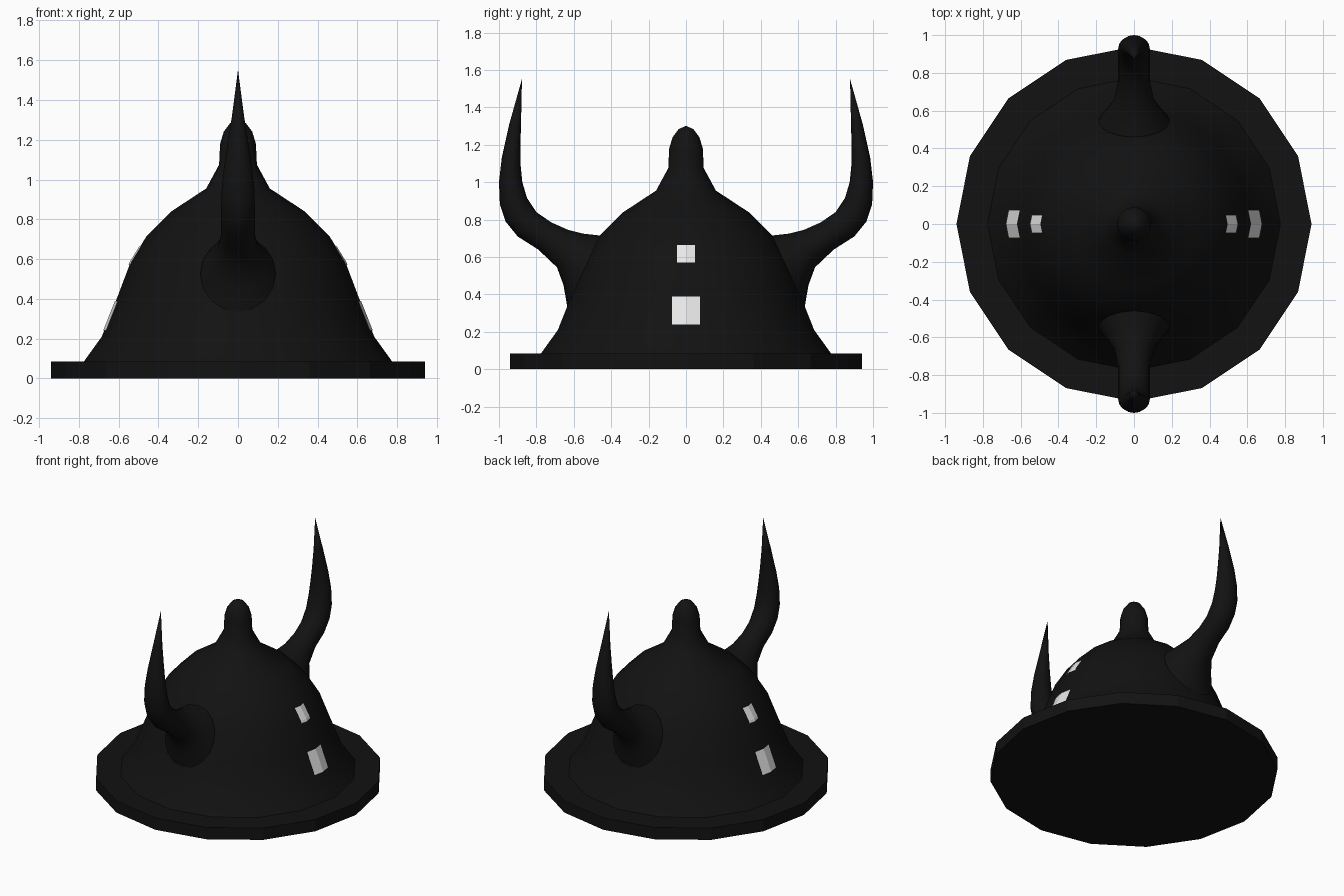
import bpy, bmesh, math
from mathutils import Vector

if "Cube" in bpy.data.objects:
    bpy.data.objects.remove(bpy.data.objects["Cube"])


def material(name, rgb):
    m = bpy.data.materials.new(name)
    m.diffuse_color = (*rgb, 1)
    m.use_nodes = True
    m.node_tree.nodes["Principled BSDF"].inputs["Base Color"].default_value = m.diffuse_color
    return m


black = material("black", (0.006, 0.006, 0.006))
white = material("white", (0.8, 0.8, 0.8))


def finish(name, bm, mat, angle=None):
    if angle is not None:
        bmesh.ops.recalc_face_normals(bm, faces=bm.faces)
    me = bpy.data.meshes.new(name)
    bm.to_mesh(me)
    bm.free()
    me.materials.append(mat)
    ob = bpy.data.objects.new(name, me)
    bpy.context.collection.objects.link(ob)
    if angle is not None:
        bpy.ops.object.select_all(action='DESELECT')
        ob.select_set(True)
        bpy.context.view_layer.objects.active = ob
        bpy.ops.object.shade_smooth_by_angle(angle=math.radians(angle))
    return ob


def loft(bm, rings, tip=None):
    """Skin a list of point rings, cap the start, and end in a tip or a cap."""
    rows = [[bm.verts.new(p) for p in r] for r in rings]
    n = len(rows[0])
    for a, b in zip(rows, rows[1:]):
        for i in range(n):
            j = (i + 1) % n
            bm.faces.new((a[i], a[j], b[j], b[i]))
    bm.faces.new(rows[0][::-1])
    if tip:
        t = bm.verts.new(tip)
        for i in range(n):
            bm.faces.new((rows[-1][i], rows[-1][(i + 1) % n], t))
    else:
        bm.faces.new(rows[-1])


def circle(r, z, n=16):
    return [(r * math.cos(math.tau * i / n), r * math.sin(math.tau * i / n), z)
            for i in range(n)]


# Brim
bm = bmesh.new()
loft(bm, [circle(0.94, 0), circle(0.94, 0.085)])
finish("brim", bm, black, 20)

# Dome with knob on top
profile = [(0.775, 0.085), (0.685, 0.21), (0.61, 0.40), (0.54, 0.585),
           (0.46, 0.715), (0.335, 0.84), (0.16, 0.955), (0.095, 1.075),
           (0.09, 1.18), (0.072, 1.24), (0.04, 1.283)]
bm = bmesh.new()
loft(bm, [circle(r, z) for r, z in profile], (0, 0, 1.302))
finish("dome", bm, black, 50)

# Horns: each section is (inner y, z, outer y, z, half width)
sections = [(0.46, 0.715, 0.635, 0.335, 0.19), (0.55, 0.725, 0.655, 0.45, 0.145),
            (0.63, 0.745, 0.69, 0.545, 0.105), (0.72, 0.785, 0.79, 0.64, 0.085),
            (0.80, 0.84, 0.90, 0.71, 0.085), (0.85, 0.915, 0.965, 0.79, 0.085),
            (0.875, 1.0, 0.995, 0.88, 0.083), (0.885, 1.1, 1.0, 1.0, 0.072),
            (0.885, 1.2, 0.985, 1.13, 0.055), (0.882, 1.32, 0.945, 1.31, 0.031)]
for name, side in (("front_horn", -1), ("back_horn", 1)):
    rings = []
    for yi, zi, yo, zo, w in sections:
        inner, outer = Vector((0, side * yi, zi)), Vector((0, side * yo, zo))
        mid, half = (inner + outer) / 2, (inner - outer) / 2
        rings.append([mid + half * math.cos(math.tau * k / 16)
                      + Vector((w * math.sin(math.tau * k / 16), 0, 0))
                      for k in range(16)])
    bm = bmesh.new()
    loft(bm, rings, (0, side * 0.877, 1.552))
    finish(name, bm, black, 50)


# Pale plates following the dome on both sides
def dome_radius(z):
    for (r0, z0), (r1, z1) in zip(profile, profile[1:]):
        if z0 <= z <= z1:
            return r0 + (r1 - r0) * (z - z0) / (z1 - z0)


slope = math.tan(math.pi / 16)
for label, h, zs in (("lower_patch", 0.075, (0.24, 0.39)),
                     ("upper_patch", 0.048, (0.57, 0.585, 0.665))):
    for side_name, s in (("left", -1), ("right", 1)):
        bm = bmesh.new()
        rows = [[bm.verts.new((s * (dome_radius(z) - abs(y) * slope + 0.005), y, z))
                 for y in (-h * s, 0, h * s)] for z in zs]
        for a, b in zip(rows, rows[1:]):
            for i in range(2):
                bm.faces.new((a[i], a[i + 1], b[i + 1], b[i]))
        finish(side_name + "_" + label, bm, white)
